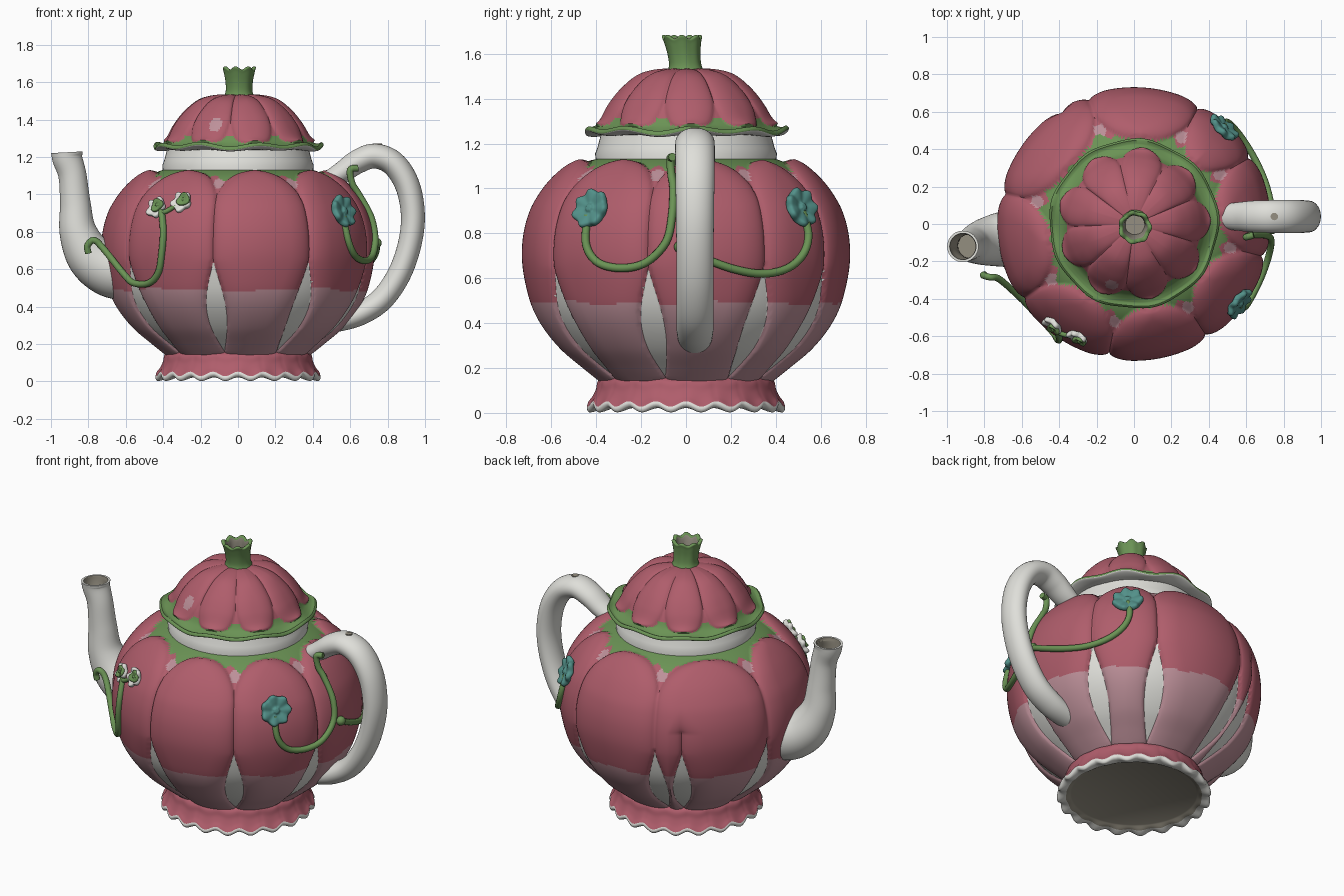
import bpy, math
from mathutils import Vector, Matrix
from math import sin, cos, pi, radians, degrees

if "Cube" in bpy.data.objects:
    bpy.data.objects.remove(bpy.data.objects["Cube"])


def material(name, rgb):
    m = bpy.data.materials.new(name)
    m.diffuse_color = (*rgb, 1)
    m.use_nodes = True
    m.node_tree.nodes["Principled BSDF"].inputs["Base Color"].default_value = m.diffuse_color
    return m


MATS = [material("rose_pink", (.43, .11, .148)), material("pale_pink", (.51, .28, .32)),
        material("leaf_green", (.145, .29, .09)), material("porcelain_white", (.74, .74, .70)),
        material("teal", (.085, .28, .25)), material("dark_inside", (.30, .275, .22))]
P, L, G, W, T, D = range(6)


def spline(pts, steps):
    """Catmull-Rom resampling of a list of tuples."""
    v = [Vector(p) for p in pts]
    v = [v[0] * 2 - v[1]] + v + [v[-1] * 2 - v[-2]]
    out = []
    for i in range(1, len(v) - 2):
        a, b, c, d = v[i - 1:i + 3]
        for s in range(steps):
            t = s / steps
            out.append((b * 2 + (c - a) * t + (a * 2 - b * 5 + c * 4 - d) * t * t
                        + (b * 3 - a - c * 3 + d) * t ** 3) * .5)
    return out + [v[-2]]


def clamp(x):
    return max(0, min(1, x))


def dome(x):
    return math.sqrt(1 - (1 - clamp(x)) ** 2)


def skin(name, rings, paint):
    """Join closed rings of points; paint(ring, column) gives the colour."""
    n = len(rings[0])
    verts = [p for r in rings for p in r]
    faces, cols = [], []
    for i in range(len(rings) - 1):
        for j in range(n):
            k = (j + 1) % n
            faces.append((i * n + j, i * n + k, i * n + n + k, i * n + n + j))
            cols.append(paint(i, j))
    last = (len(rings) - 1) * n
    faces += [tuple(reversed(range(n))), tuple(range(last, last + n))]
    cols += [paint(0, 0), paint(len(rings) - 2, 0)]
    me = bpy.data.meshes.new(name)
    me.from_pydata(verts, [], faces)
    for m in MATS:
        me.materials.append(m)
    me.polygons.foreach_set("material_index", cols)
    ob = bpy.data.objects.new(name, me)
    bpy.context.collection.objects.link(ob)
    bpy.context.view_layer.objects.active = ob
    ob.select_set(True)
    bpy.ops.object.mode_set(mode='EDIT')
    bpy.ops.mesh.select_all(action='SELECT')
    bpy.ops.mesh.normals_make_consistent(inside=False)
    bpy.ops.object.mode_set(mode='OBJECT')
    bpy.ops.object.shade_smooth_by_angle(angle=radians(50))
    ob.select_set(False)


def lathe(name, prof, n, shape, paint):
    """shape(a, r, z) -> point, paint(a, r, z, ring) -> colour."""
    ang = [2 * pi * j / n for j in range(n)]
    rings = [[shape(a, r, z) for a in ang] for r, z in prof]

    def col(i, j):
        r, z = (prof[i] + prof[i + 1]) / 2
        return paint(ang[j] + pi / n, r, z, i)
    skin(name, rings, col)


def polar(a, r, z):
    return Vector((r * cos(a), r * sin(a), z))


def sweep(name, pts, color, ref, wide=1, hollow=0, n=24, steps=8):
    """Tube through (x, y, z, radius) points, optionally hollow at its end."""
    path = spline(pts, steps)
    rings, inner = [], []
    for i, p in enumerate(path):
        c = p.to_3d()
        t = (path[min(i + 1, len(path) - 1)].to_3d() - path[max(i - 1, 0)].to_3d()).normalized()
        u = ref(c)
        u = (u - t * u.dot(t)).normalized()
        v = t.cross(u)
        for out, k in ((rings, 1), (inner, .84)):
            out.append([c + (u * cos(2 * pi * j / n) * wide + v * sin(2 * pi * j / n)) * p[3] * k
                        for j in range(n)])
    outer = len(rings)
    if hollow:
        rings += inner[:-hollow - 1:-1]
    skin(name, rings, lambda i, j: color if i < outer else D)


# ---- body: overlapping petals around a round pot
BODY = spline([(.385, .14), (.46, .20), (.555, .28), (.63, .37), (.68, .46), (.71, .56), (.728, .67), (.726, .77),
               (.708, .86), (.675, .94), (.612, 1.03), (.53, 1.105), (.45, 1.145), (.39, 1.16)], 9)
SEAMS = [-57, -14, 30, 61, 110, 167, 214, 259, 303]


def seam(a):
    d = (degrees(a) + 57) % 360 - 57
    for lo, hi in zip(SEAMS, SEAMS[1:]):
        if lo <= d <= hi:
            return d, radians(min(d - lo, hi - d)), radians(hi - lo) / 2
    return d, 0, .4


def petal(a, r, z):
    """Distance inside the petal outline (negative in the gaps)."""
    d, edge, half = seam(a)
    if z < .98:
        edge = min(edge, abs(radians(d - 123)) + max(0, z - .78) * 1.2)
    gap = 0
    if .16 < z < .65:
        gap = .056 * sin(pi * ((z - .16) / .49) ** .85) ** 1.2
    if z > .93:
        t = min(1, (z - .93) / .205)
        gap = half * r * (1 - (1 - t ** 3) ** (1 / 3))
    return edge * r - gap


def body_shape(a, r, z):
    d, e = petal(a, r, z), .002
    if .15 < z < .66 and abs(d) < .007:      # snap columns to the slit outline
        g = (petal(a + e, r, z) - petal(a - e, r, z)) / (2 * e)
        if abs(g) > .3:
            a -= d / g
            d = 0
    b = .035 * dome(d / .13) - .033
    return polar(a, r + b, z + b * .6 * clamp((z - .95) / .12))


def body_paint(a, r, z, i):
    if petal(a, r, z) > .001:
        return L if z < .49 + .012 * sin(9 * a) * cos(4 * a) else P
    if z < .66:
        return W
    if z > 1.105 + .015 * cos(24 * a):
        return G
    return L if math.hypot(seam(a)[1] * r / .036, (z - 1.075) / .03) < 1 else P


lathe("body", BODY, 460, body_shape, body_paint)

# ---- neck
lathe("neck", [Vector(p) for p in ((.40, 1.10), (.405, 1.155), (.395, 1.18), (.378, 1.245))], 64,
      polar, lambda *k: W)

# ---- scalloped foot with a dark underside
FOOT = spline([(.36, .165), (.392, .14), (.402, .10), (.418, .065), (.436, .04), (.438, .024), (.425, .013),
               (.39, .018), (.36, .035)], 4)


def foot_shape(a, r, z):
    k = clamp((r - .37) / .06)
    return polar(a, r + .01 * k * (abs(sin(10 * a)) - .4), z + .012 * k * cos(20 * a))


lathe("foot", FOOT, 240, foot_shape, lambda a, r, z, i: P if i < 16 else W if i < 28 else D)

# ---- lid: petal dome with a wavy leaf rim
LID = spline([(.03, 1.535), (.13, 1.53), (.215, 1.503), (.29, 1.44), (.345, 1.37), (.382, 1.305), (.412, 1.28),
              (.446, 1.266), (.45, 1.248), (.41, 1.237), (.36, 1.237)], 6)


def lid_petal(a, r):
    s = pi / 9
    edge = s - abs((a + .3) % (2 * s) - s)
    t = clamp((r - .29) / .12)
    return edge * r - s * r * (1 - (1 - t ** 2.4) ** (1 / 2.4))


def lid_shape(a, r, z):
    k = max(0, (r - .36) / .09)
    wave = .7 * sin(9 * a + 1) + .3 * sin(5 * a)
    b = 0
    if z > 1.27:
        b = (.022 * dome(lid_petal(a, r) / .09) - .016) * min(1, r / .2)
    return polar(a, r + .7 * b + .007 * k * wave, z + .6 * b + .014 * k * wave)


def lid_paint(a, r, z, i):
    if i >= 47:
        return W
    if math.hypot((a - 4.36) * r / .034, (z - 1.37) / .038) < 1:
        return L
    return G if r > .408 or (lid_petal(a, r) < 0 and r > .368) else P


lathe("lid", LID, 300, lid_shape, lid_paint)

# ---- hollow stem knob on the lid
KNOB = spline([(.085, 1.515), (.072, 1.55), (.073, 1.60), (.082, 1.65), (.087, 1.672), (.068, 1.672),
               (.058, 1.63), (.052, 1.56)], 4)


def knob_shape(a, r, z):
    k = max(0, (z - 1.52) / .15)
    return polar(a, r * (1 + .045 * k * cos(7 * a)), z + .008 * k * cos(7 * a)) + Vector((.005, -.018 * k, 0))


lathe("stem_knob", KNOB, 72, knob_shape, lambda a, r, z, i: G if i < 21 else D)

# ---- spout and handle
side = lambda c: Vector((0, 1, 0))
sweep("spout", [(-.54, -.07, .58, .15), (-.68, -.08, .60, .15), (-.79, -.095, .67, .128), (-.855, -.11, .80, .10),
                (-.87, -.115, .95, .082), (-.885, -.12, 1.10, .075), (-.912, -.12, 1.19, .08),
                (-.915, -.12, 1.225, .084)], W, side, hollow=22, n=40)
sweep("handle", [(.48, .04, 1.07, .05), (.56, .04, 1.12, .058), (.64, .04, 1.175, .064), (.73, .04, 1.205, .066),
                 (.83, .04, 1.165, .067), (.905, .04, 1.05, .066), (.935, .04, .89, .064), (.917, .04, .73, .063),
                 (.86, .04, .57, .063), (.77, .04, .44, .063), (.66, .04, .365, .062), (.55, .04, .325, .056),
                 (.46, .04, .31, .05)], W, side, wide=1.32, n=36)
lathe("handle_vent", [Vector((.02, 1.262)), Vector((.02, 1.2725))], 20,
      lambda a, r, z: polar(a, r, z) + Vector((.75, .04, 0)), lambda *k: D)


# ---- vines that follow the body
def on_body(az, z, off=.012):
    for p, q in zip(BODY, BODY[1:]):
        if p.y <= z <= q.y:
            r = p.x + (q.x - p.x) * (z - p.y) / (q.y - p.y)
            break
    return polar(radians(az), r + off, z)


def vine(name, course, lead=()):
    pts = [(*p, .018) for p in lead] + [(*on_body(az, z), .018) for az, z in course]
    sweep(name, pts, G, lambda c: Vector((c.x, c.y, 0)), n=12, steps=7)


vine("vine_front", [(-147, .57), (-141, .525), (-132, .525), (-126, .58), (-123.5, .68), (-123, .80), (-126, .92)],
     [(-.80, -.27, .685), (-.805, -.275, .725), (-.77, -.285, .755), (-.72, -.295, .71)])
vine("vine_right", [(-5, 1.0), (-5, .88), (-7, .76), (-14, .67), (-23, .645), (-32, .67), (-37, .75), (-38, .88)],
     [(.64, -.06, 1.14), (.60, -.07, 1.13), (.61, -.065, 1.06)])
vine("vine_back", [(-2, .74), (6, .69), (17, .64), (28, .62), (38, .645), (45, .71), (48, .80), (47, .91)])
bud = on_body(-2, .74)
lathe("vine_bud", spline([(.003, -.028), (.02, -.02), (.028, 0), (.02, .02), (.003, .028)], 3), 16,
      lambda a, r, z: polar(a, r, z) + bud, lambda *k: G)


# ---- flowers: lobed wavy discs lying on the body
def flower(name, az, z, size, lobes, color, thick, off=0, spin=.3, deep=.07):
    c = on_body(az, z, off)
    nrm = Vector((cos(radians(az)), sin(radians(az)), .35))
    m = Matrix.Translation(c) @ nrm.to_track_quat('Z', 'Y').to_matrix().to_4x4()
    prof = spline([(.5, -.3), (.92, 0), (1, .45), (.9, .9), (.6, .85), (.3, .7), (.15, .95), (.02, 1)], 4)

    def shape(a, r, h):
        wave = cos(lobes * a + spin) + .3 * sin(2 * a)
        return m @ polar(a, r * (1 + deep * r * wave) * size, thick * (h + .2 * r * r * wave))
    lathe(name, prof, 60, shape, lambda *k: color)


flower("flower_right", -37, .905, .087, 7, T, .035)
flower("flower_back", 47, .91, .087, 7, T, .035)
for i, (az, z) in enumerate(((-129, .925), (-116.5, .955))):
    flower(f"white_blossom_{i + 1}", az, z, .055, 5, W, .03, spin=i * 2.0, deep=.12)
    flower(f"blossom_leaf_{i + 1}", az + 1.5, z + .014, .036, 3, G, .022, off=.024, spin=i * 1.5, deep=.12)
sweep("blossom_stalk", [(*on_body(az, z), .013) for az, z in ((-126, .90), (-123, .91), (-119, .94))],
      G, lambda c: Vector((c.x, c.y, 0)), n=10)
